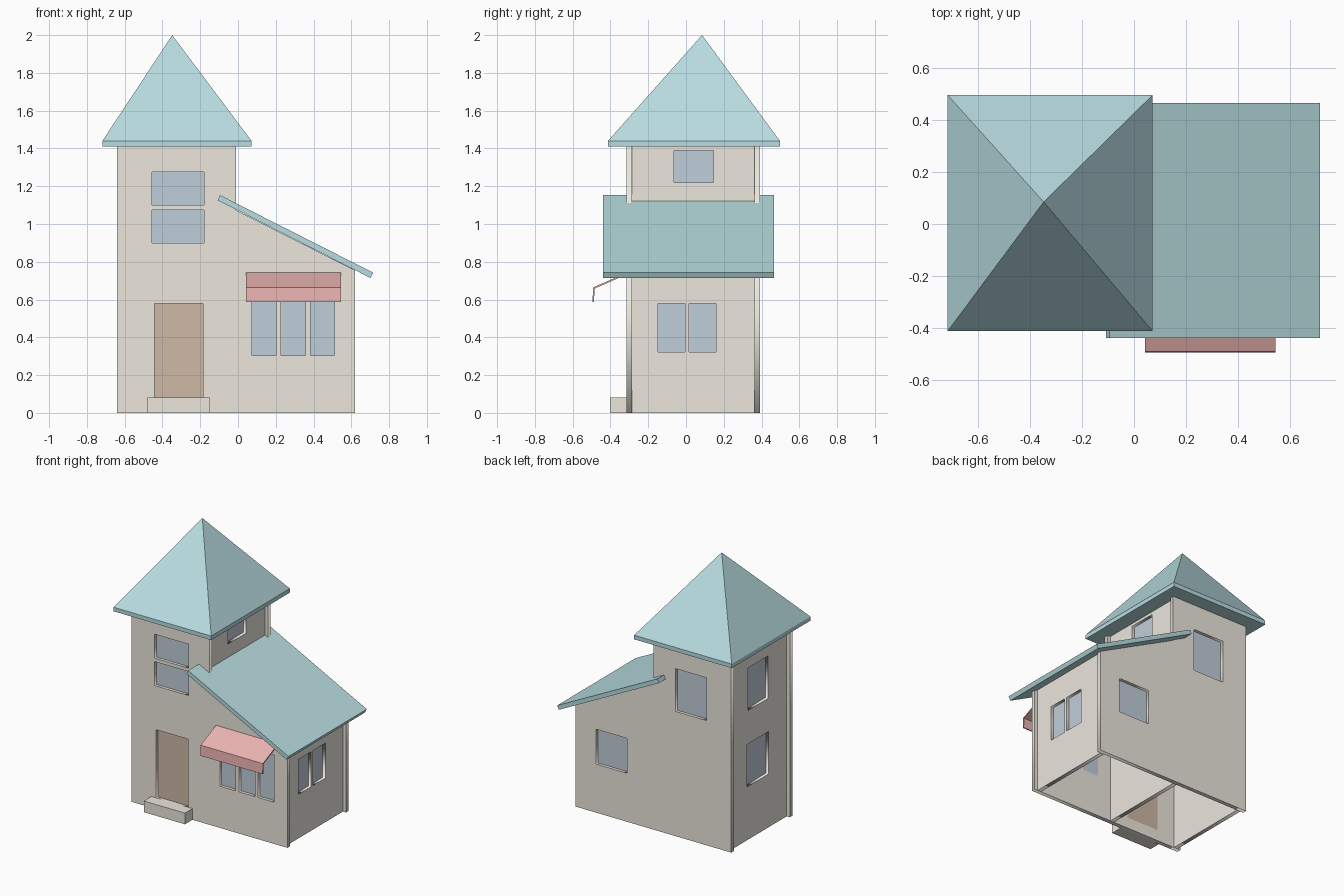
import bpy, bmesh
from mathutils import Vector

if "Cube" in bpy.data.objects:
    bpy.data.objects.remove(bpy.data.objects["Cube"])

T = 0.03  # wall thickness


def material(name, rgb):
    m = bpy.data.materials.new(name)
    m.diffuse_color = (*rgb, 1)
    m.use_nodes = True
    m.node_tree.nodes["Principled BSDF"].inputs["Base Color"].default_value = m.diffuse_color
    return m


WALL = material("plaster", (0.84, 0.80, 0.73))
ROOF = material("roof_teal", (0.48, 0.72, 0.75))
GLASS = material("glass_blue", (0.53, 0.62, 0.70))
WOOD = material("door_brown", (0.62, 0.48, 0.38))
CLOTH = material("awning_red", (0.83, 0.46, 0.45))


def finish(name, bm, mat):
    bmesh.ops.recalc_face_normals(bm, faces=bm.faces)
    me = bpy.data.meshes.new(name)
    bm.to_mesh(me)
    bm.free()
    me.materials.append(mat)
    ob = bpy.data.objects.new(name, me)
    bpy.context.collection.objects.link(ob)
    return ob


def place(axis, u, v, w):
    """Map profile (u, v) and depth w to the world."""
    return Vector((u, w, v)) if axis == 'Y' else Vector((w, u, v))


def prism(name, axis, profile, w0, w1, mat):
    bm = bmesh.new()
    face = bm.faces.new([bm.verts.new(place(axis, u, v, w0)) for u, v in profile])
    ext = bmesh.ops.extrude_face_region(bm, geom=[face])
    move = place(axis, 0, 0, w1 - w0)
    bmesh.ops.translate(bm, vec=move, verts=[g for g in ext["geom"] if isinstance(g, bmesh.types.BMVert)])
    return finish(name, bm, mat)


def rect(u0, u1, v0, v1):
    return [(u0, v0), (u1, v0), (u1, v1), (u0, v1)]


def wall(name, axis, outline, w0, holes, inner):
    """Filled outline with openings; a thin panel closes each opening at the inner side."""
    cu = bpy.data.curves.new(name, 'CURVE')
    cu.dimensions = '2D'
    cu.fill_mode = 'BOTH'
    cu.extrude = T / 2
    for pts in [outline] + [rect(*h[1:5]) for h in holes]:
        s = cu.splines.new('POLY')
        s.points.add(len(pts) - 1)
        for p, (u, v) in zip(s.points, pts):
            p.co = (u, v, 0, 1)
        s.use_cyclic_u = True
    tmp = bpy.data.objects.new(name + "_outline", cu)
    bpy.context.collection.objects.link(tmp)
    deps = bpy.context.evaluated_depsgraph_get()
    me = bpy.data.meshes.new_from_object(tmp.evaluated_get(deps))
    bm = bmesh.new()
    bm.from_mesh(me)
    bpy.data.objects.remove(tmp)
    bpy.data.meshes.remove(me)
    for v in bm.verts:
        v.co = place(axis, v.co.x, v.co.y, w0 + T / 2 + v.co.z)
    bmesh.ops.remove_doubles(bm, verts=bm.verts, dist=1e-5)
    finish(name, bm, WALL)
    p0 = w0 + T - 0.008 if inner > 0 else w0
    for h in holes:
        prism(h[0], axis, rect(*h[1:5]), p0, p0 + 0.008, WOOD if h[0] == "door" else GLASS)


def roof_z(x):
    """Top surface of the lean-to roof."""
    return 1.15 - 0.506 * (x + 0.095)


# Front and back walls share one outline
U = 0.034
outline = [(-0.64, 0), (0.62, 0), (0.62, roof_z(0.62) - U), (-0.01, roof_z(-0.01) - U),
           (-0.01, 1.41), (-0.64, 1.41)]
front = [("front_window_upper", -0.455, -0.18, 1.10, 1.275),
         ("front_window_lower", -0.455, -0.18, 0.90, 1.075),
         ("door", -0.443, -0.185, 0.08, 0.58)]
front += [(f"shop_window_{i + 1}", 0.073 + 0.155 * i, 0.202 + 0.155 * i, 0.305, 0.65) for i in range(3)]
wall("front_wall", 'Y', outline, -0.315, front, 1)
wall("back_wall", 'Y', outline, 0.362,
     [("back_window_upper", -0.44, -0.19, 0.912, 1.225),
      ("back_window_lower", 0.203, 0.455, 0.355, 0.61)], -1)

# Side walls, set in slightly from the ends of the front and back walls
Y0, Y1 = -0.285, 0.362
wall("left_wall", 'X', rect(Y0, Y1, 0, 1.41), -0.615,
     [("left_window_upper", -0.07, 0.16, 0.945, 1.255),
      ("left_window_lower", -0.075, 0.175, 0.39, 0.70)], 1)
wall("tower_right_wall", 'X', rect(Y0, Y1, 0, 1.41), -0.065,
     [("tower_right_window", -0.063, 0.145, 1.22, 1.39)], -1)
wall("right_wall", 'X', rect(Y0, Y1, 0, roof_z(0.595) - U), 0.565,
     [("right_window_1", -0.148, -0.005, 0.322, 0.578),
      ("right_window_2", 0.015, 0.16, 0.322, 0.578)], -1)

# Lean-to roof slab
prism("lean_to_roof", 'Y', [(-0.095, 1.153), (0.716, 0.742), (0.702, 0.714), (-0.108, 1.126)],
      -0.44, 0.466, ROOF)

# Tower roof: eaves band and pyramid
bm = bmesh.new()
rings = [[bm.verts.new((x, y, z)) for x, y in rect(-0.718, 0.072, -0.413, 0.497)] for z in (1.41, 1.44)]
apex = bm.verts.new((-0.348, 0.085, 2.0))
bm.faces.new(rings[0])
for i in range(4):
    j = (i + 1) % 4
    bm.faces.new([rings[0][i], rings[0][j], rings[1][j], rings[1][i]])
    bm.faces.new([rings[1][i], rings[1][j], apex])
finish("tower_roof", bm, ROOF)

# Door step and shop awning
prism("door_step", 'Y', rect(-0.48, -0.148, 0, 0.082), -0.402, -0.315, WALL)
prism("awning", 'X', [(-0.315, 0.742), (-0.492, 0.664), (-0.495, 0.588), (-0.487, 0.588),
                      (-0.484, 0.658), (-0.315, 0.732)], 0.042, 0.546, CLOTH)
